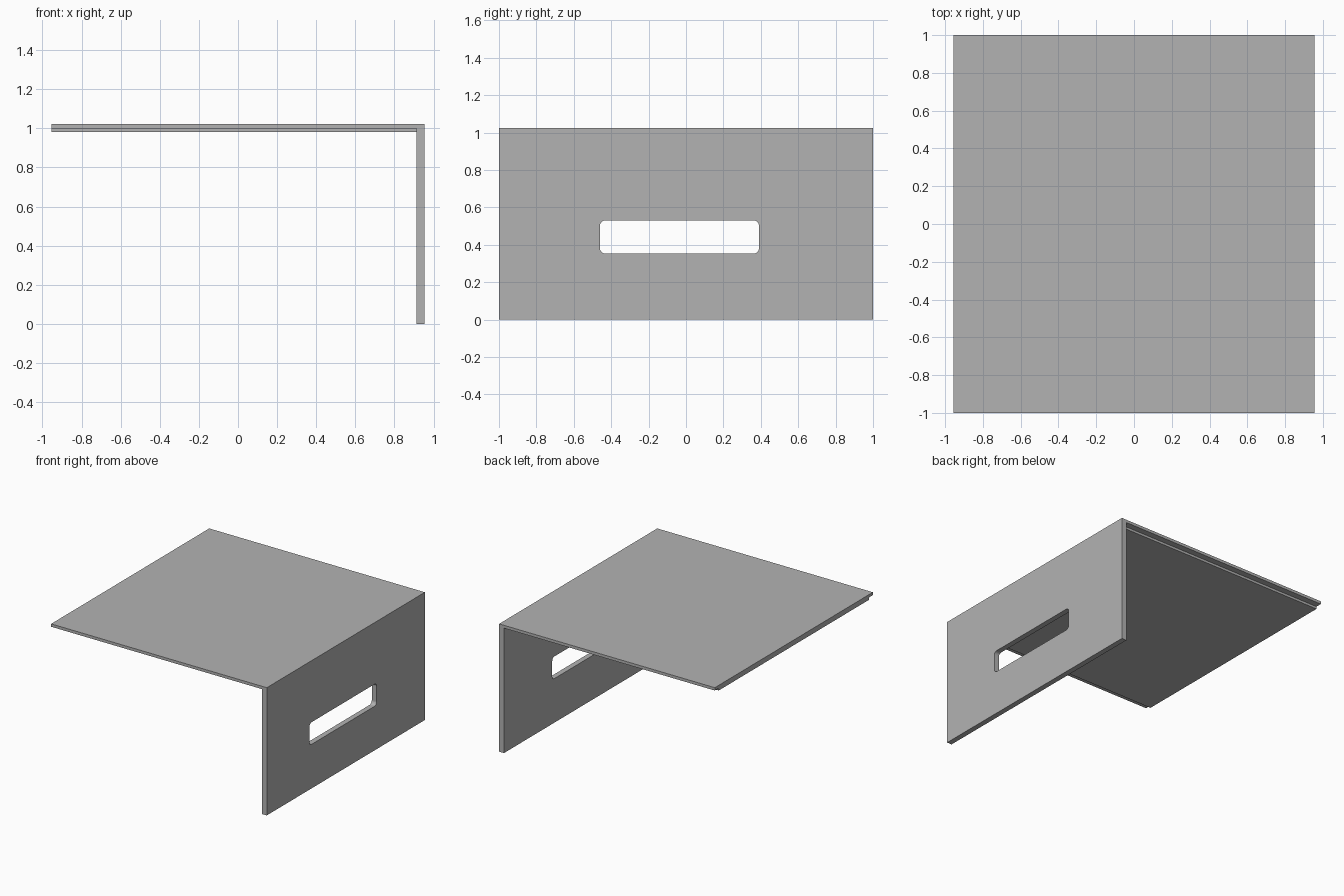
import bpy
import bmesh

if "Cube" in bpy.data.objects:
    bpy.data.objects.remove(bpy.data.objects["Cube"], do_unlink=True)

# Main dimensions
HALF_X, HALF_Y, HEIGHT = 0.955, 1.0, 1.023
LEG_INNER = 0.912      # inner face of the leg
TOP_UNDER = 1.0        # underside of the top sheet
PANEL_UNDER = 0.981    # underside of the stiffening panel
PANEL_INSET = 0.05

grey = bpy.data.materials.new("plain grey")
grey.use_nodes = True
colour = (0.45, 0.45, 0.45, 1)
grey.diffuse_color = colour
grey.node_tree.nodes["Principled BSDF"].inputs["Base Color"].default_value = colour


def add_object(name, bm):
    bmesh.ops.recalc_face_normals(bm, faces=bm.faces)
    mesh = bpy.data.meshes.new(name)
    bm.to_mesh(mesh)
    bm.free()
    mesh.materials.append(grey)
    obj = bpy.data.objects.new(name, mesh)
    bpy.context.collection.objects.link(obj)
    return obj


def extrude_profile(name, points, y0, y1):
    """Extrude an (x, z) outline along y."""
    bm = bmesh.new()
    face = bm.faces.new([bm.verts.new((x, y0, z)) for x, z in points])
    grown = bmesh.ops.extrude_face_region(bm, geom=[face])["geom"]
    verts = [g for g in grown if isinstance(g, bmesh.types.BMVert)]
    bmesh.ops.translate(bm, vec=(0, y1 - y0, 0), verts=verts)
    return add_object(name, bm)


def box_outline(x0, x1, z0, z1):
    return [(x0, z0), (x1, z0), (x1, z1), (x0, z1)]


# Folded sheet: the flat top and the leg in one L-shaped piece
sheet = extrude_profile("top_and_leg", [
    (-HALF_X, HEIGHT), (HALF_X, HEIGHT), (HALF_X, 0),
    (LEG_INNER, 0), (LEG_INNER, TOP_UNDER), (-HALF_X, TOP_UNDER),
], -HALF_Y, HALF_Y)

# Rounded slot through the leg
cutter = extrude_profile("slot_cutter", box_outline(0.85, 1.0, 0.353, 0.53), -0.46, 0.39)
bm = bmesh.new()
bm.from_mesh(cutter.data)
corners = [e for e in bm.edges if abs(e.verts[0].co.x - e.verts[1].co.x) > 0.1]
bmesh.ops.bevel(bm, geom=corners, offset=0.028, segments=5, profile=0.5, affect="EDGES")
bm.to_mesh(cutter.data)
bm.free()
cutter.hide_render = True

cut = sheet.modifiers.new("slot", "BOOLEAN")
cut.operation = "DIFFERENCE"
cut.solver = "EXACT"
cut.object = cutter
bpy.context.view_layer.objects.active = sheet
bpy.ops.object.modifier_apply(modifier=cut.name)
bpy.data.objects.remove(cutter, do_unlink=True)

# Stiffening panel beneath the top, set in from the front and back edges
extrude_profile("under_panel", box_outline(-HALF_X, LEG_INNER, PANEL_UNDER, TOP_UNDER),
                -HALF_Y + PANEL_INSET, HALF_Y - PANEL_INSET)
